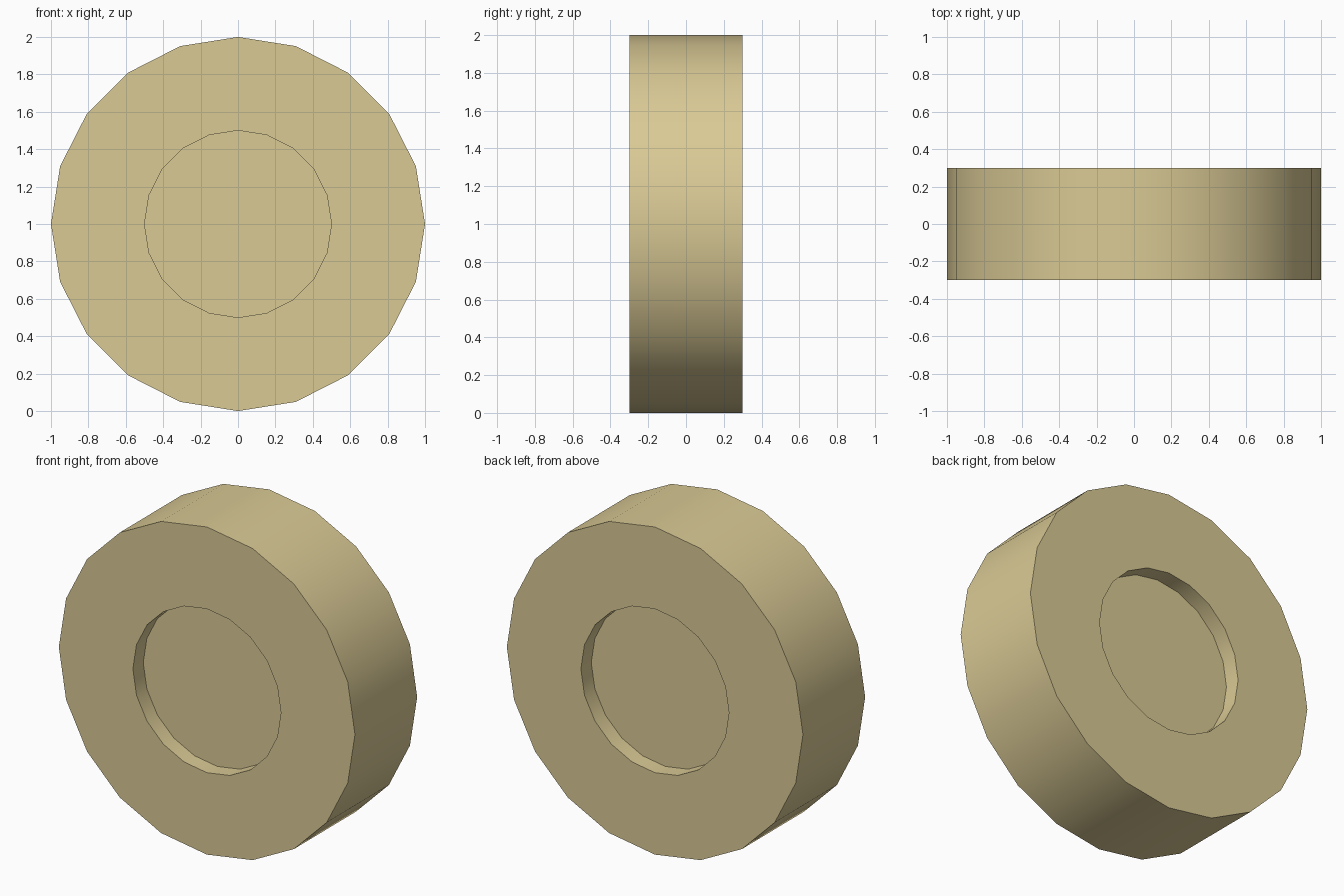
import bpy, bmesh
from math import sin, cos, tau, radians

if "Cube" in bpy.data.objects:
    bpy.data.objects.remove(bpy.data.objects["Cube"])

SIDES = 20
# (radius, y) profile from the front recess floor round to the back one
PROFILE = [(0.5, -0.2), (0.5, -0.3), (1.0, -0.3), (1.0, 0.3), (0.5, 0.3), (0.5, 0.2)]

# Wheel: rings of the profile turned about the y axis, recess floors capped
bm = bmesh.new()
rings = [[bm.verts.new((r * cos(tau * i / SIDES), y, 1 + r * sin(tau * i / SIDES)))
          for i in range(SIDES)] for r, y in PROFILE]
for a, b in zip(rings, rings[1:]):
    for i in range(SIDES):
        j = (i + 1) % SIDES
        bm.faces.new((a[i], a[j], b[j], b[i]))
bm.faces.new(rings[0])
bm.faces.new(rings[-1])
bmesh.ops.recalc_face_normals(bm, faces=bm.faces)

mesh = bpy.data.meshes.new("wheel")
bm.to_mesh(mesh)
bm.free()
wheel = bpy.data.objects.new("wheel", mesh)
bpy.context.collection.objects.link(wheel)

# Tan colour
tan = bpy.data.materials.new("tan")
tan.diffuse_color = (0.70, 0.59, 0.30, 1)
tan.use_nodes = True
tan.node_tree.nodes["Principled BSDF"].inputs["Base Color"].default_value = tan.diffuse_color
mesh.materials.append(tan)

# Smooth rim, crisp edges
bpy.context.view_layer.objects.active = wheel
wheel.select_set(True)
bpy.ops.object.shade_smooth_by_angle(angle=radians(30))
